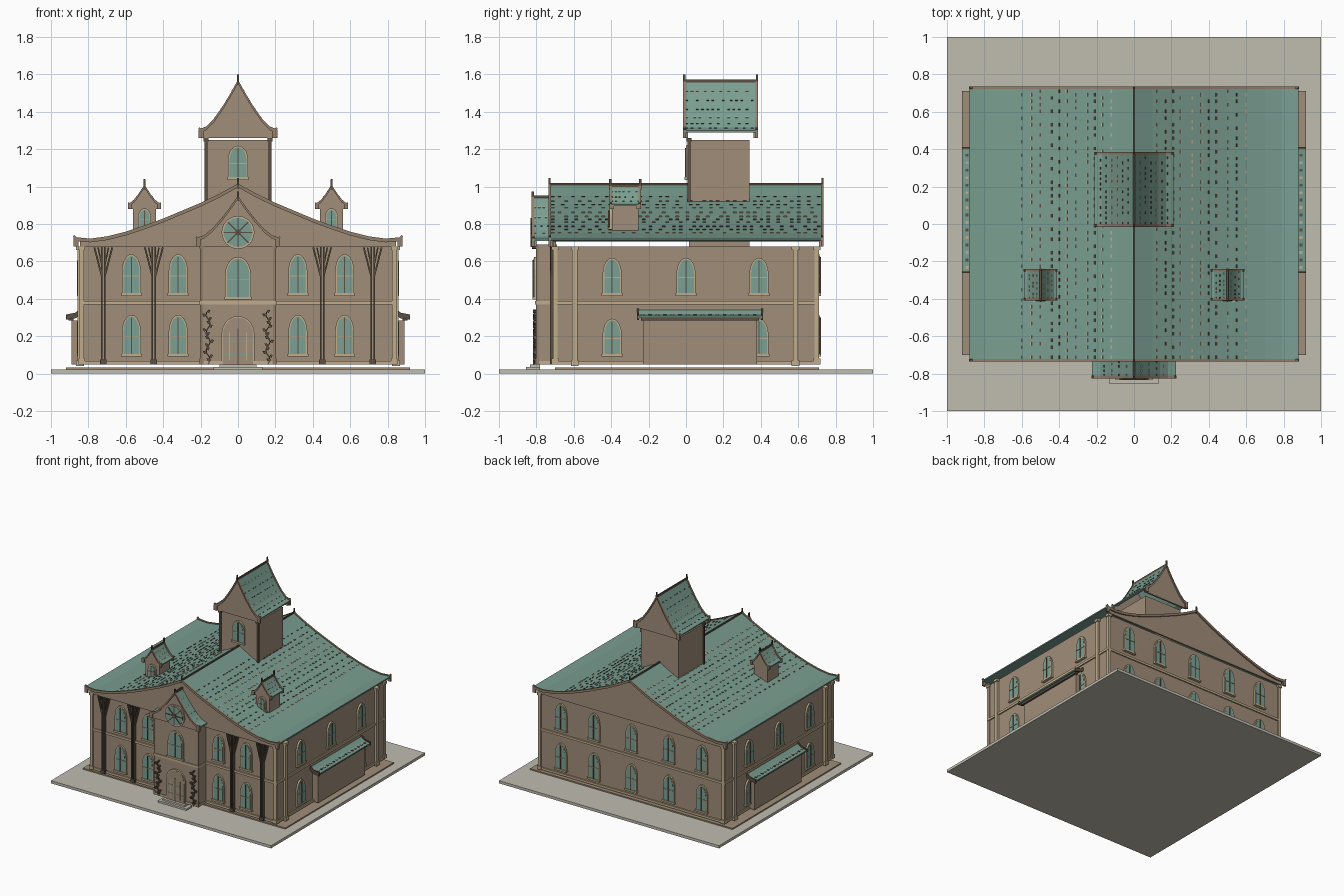
import bpy, bmesh, math, random
from mathutils import Matrix, Vector

random.seed(4)
if "Cube" in bpy.data.objects:
    bpy.data.objects.remove(bpy.data.objects["Cube"])


def material(name, *rgb):
    lin = [(c / 255 / 12.92 if c < 11 else ((c / 255 + .055) / 1.055) ** 2.4) for c in rgb] + [1]
    m = bpy.data.materials.new(name)
    m.use_nodes = True
    m.diffuse_color = lin
    m.node_tree.nodes["Principled BSDF"].inputs["Base Color"].default_value = lin
    return m


WALL = material("wall brown", 160, 141, 122)
ROOF = material("roof teal", 122, 158, 145)
STONE = material("paving stone", 192, 189, 176)
TRIM = material("cream trim", 192, 174, 140)
TIMBER = material("timber brown", 146, 127, 106)
DARK = material("dark timber", 92, 80, 66)
GLASS = material("window teal", 124, 160, 148)


def prism(bm, pts, y0, y1, mi=0):
    """Extrude an x-z outline from y0 to y1."""
    a = [bm.verts.new((x, y0, z)) for x, z in pts]
    b = [bm.verts.new((x, y1, z)) for x, z in pts]
    n = len(pts)
    faces = [bm.faces.new(a), bm.faces.new(b[::-1])]
    faces += [bm.faces.new((a[i], b[i], b[(i + 1) % n], a[(i + 1) % n])) for i in range(n)]
    for f in faces:
        f.material_index = mi


def block(bm, x0, x1, y0, y1, z0, z1, mi=0):
    prism(bm, [(x0, z0), (x1, z0), (x1, z1), (x0, z1)], y0, y1, mi)


def beam(bm, p, q, w, y0, y1, mi=0):
    """Straight bar between two x-z points."""
    p, q = Vector(p), Vector(q)
    d = (q - p).normalized() * w / 2
    n = Vector((-d.y, d.x))
    prism(bm, [p + n, q + n, q - n, p - n], y0, y1, mi)


def finish(name, bm, mats, matrix=Matrix()):
    bmesh.ops.recalc_face_normals(bm, faces=bm.faces[:])
    bm.transform(matrix)
    me = bpy.data.meshes.new(name)
    bm.to_mesh(me)
    bm.free()
    for m in mats:
        me.materials.append(m)
    ob = bpy.data.objects.new(name, me)
    bpy.context.collection.objects.link(ob)
    return ob


def box(name, mat, *dims):
    bm = bmesh.new()
    block(bm, *dims)
    return finish(name, bm, [mat])


def arch(w, h, grow=0, spring=.58):
    w, h, s = w + grow, h + grow, h * spring
    top = [(w * math.cos(a), s + (h - s) * math.sin(a)) for a in (i * math.pi / 10 for i in range(11))]
    return [(-w, 0), (w, 0)] + top


def on_wall(angle, dist, u, z):
    return Matrix.Rotation(math.radians(angle), 4, 'Z') @ Matrix.Translation((u, -dist, z))


def window(name, place, w=.042, h=.2, sill=True):
    bm = bmesh.new()
    prism(bm, arch(w, h, .009), .004, -.014, 0)
    prism(bm, arch(w, h), 0, -.016, 1)
    block(bm, -.003, .003, -.01, -.021, 0, h * .97, 2)
    block(bm, -w, w, -.01, -.02, h * .45, h * .45 + .005, 0)
    if sill:
        block(bm, -w - .014, w + .014, .004, -.022, -.014, 0, 0)
    finish(name, bm, [TRIM, GLASS, DARK], place)


# Ground and plinth
box("paving", STONE, -1, 1, -1, 1, 0, .022)
box("plinth", WALL, -.92, .92, -.7, .71, .022, .032)
box("lower_step", STONE, -.13, .13, -.855, -.78, .022, .036)
box("upper_step", STONE, -.1, .1, -.835, -.78, .036, .05)

# Walls and string courses
box("main_walls", WALL, -.84, .84, -.7, .7, .05, .68)
box("portal_walls", WALL, -.2, .2, -.8, -.69, .05, .69)
box("tower_walls", WALL, -.17, .17, .015, .34, .66, 1.25)
for label, z0, z1 in (("base_course", .05, .068), ("middle_course", .37, .388)):
    box(label, TRIM, -.85, .85, -.71, .71, z0, z1)
    box("portal_" + label, TRIM, -.205, .205, -.806, -.7, z0, z1)

# Sloped roofs with gable panels, boards and finials
MAIN = [(0, 1.01), (.1, .955), (.2, .907), (.4, .823), (.5, .786), (.6, .753), (.7, .728), (.79, .716), (.88, .724)]
SWEEP = [(0, 1), (.19, .73), (.38, .48), (.62, .21), (.81, .06), (1, 0)]


def swept(half, eave, top):
    return [(x * half, eave + z * (top - eave)) for x, z in SWEEP]


def height(prof, x):
    for (xa, za), (xb, zb) in zip(prof, prof[1:]):
        if xa <= x <= xb:
            return za + (zb - za) * (x - xa) / (xb - xa), math.atan2(za - zb, xb - xa)


def ribbon(bm, half, up, down, y0, y1):
    full = [(-x, z) for x, z in half[:0:-1]] + half
    prism(bm, [(x, z + up) for x, z in full] + [(x, z - down) for x, z in full[::-1]], y0, y1)


def gable_roof(name, cx, y0, y1, prof, rows, tile, drop, board, spike):
    place = Matrix.Translation((cx, 0, 0))
    xe, ze = prof[-1]
    bm = bmesh.new()
    ribbon(bm, prof, 0, .01, y0, y1)
    finish(name + "_roof", bm, [ROOF], place)
    # Scattered coloured tiles laid in rows
    bm = bmesh.new()
    for r in rows:
        z, slope = height(prof, r)
        for s in (-1, 1):
            mi = random.choice((0, 1))
            y = y0 + tile
            while y < y1 - tile:
                part = bmesh.ops.create_cube(bm, size=1, matrix=Matrix.Translation((s * r, y, z))
                                             @ Matrix.Rotation(s * slope, 4, 'Y')
                                             @ Matrix.Diagonal((tile * .45, tile, .008, 1)))
                for v in part["verts"]:
                    for f in v.link_faces:
                        f.material_index = mi
                y += tile * random.choice((2, 3, 4))
    finish(name + "_tiles", bm, [TRIM, DARK], place)
    # Gable panels
    bm = bmesh.new()
    inner = [(x * .96, z - .004) for x, z in prof]
    outline = [(-x, z) for x, z in inner[:0:-1]] + inner
    outline += [(xe * .96, ze - drop), (-xe * .96, ze - drop)]
    for a, b in ((y0 + .006, y0 + .02), (y1 - .02, y1 - .006)):
        prism(bm, outline, a, b)
    finish(name + "_gables", bm, [WALL], place)
    # Edge boards with dropped eave ends
    bm = bmesh.new()
    for a, b in ((y0 - .005, y0 + .009), (y1 - .009, y1 + .005)):
        ribbon(bm, prof, .006, board, a, b)
        for s in (-1, 1):
            x = sorted((s * xe, s * (xe - board * 2)))
            block(bm, *x, a, b, ze - drop, ze)
            beam(bm, (s * (xe - board), ze), (s * xe, ze + board), board * .7, a, b)
    finish(name + "_edge_boards", bm, [TIMBER], place)
    # Ridge and finials
    bm = bmesh.new()
    top = prof[0][1]
    block(bm, -.005, .005, y0, y1, top - .01, top + .008)
    for y in (y0, y1):
        prism(bm, [(-.006, top - .02), (.006, top - .02), (.004, top + spike), (-.004, top + spike)], y - .006, y + .006)
    finish(name + "_ridge", bm, [DARK], place)


gable_roof("main", 0, -.73, .73, MAIN, (.12, .17, .21, .25, .31, .36, .4, .44, .5, .55, .6), .018, .045, .014, .035)
gable_roof("portal", 0, -.82, -.7, swept(.225, .72, .945), (.04, .08, .12, .16), .012, .04, .012, .03)
gable_roof("tower", 0, -.01, .38, swept(.21, 1.3, 1.565), (.03, .06, .09, .12, .15, .18), .014, .04, .014, .035)
for side, s in (("left", 1), ("right", -1)):
    n = side + "_turret"
    gable_roof(n, s * .5, -.405, -.245, swept(.088, .905, 1.005), (.02, .04, .06), .01, .025, .01, .035)
    box(n + "_walls", WALL, s * .5 - .062, s * .5 + .062, -.395, -.255, .72, .9)
    window(n + "_window", on_wall(0, .395, s * .5, .78), .026, .095)

# Windows on all four walls
for z in (.105, .43):
    for u in (-.57, -.32, .32, .57):
        window("front_window", on_wall(0, .7, u, z))
    for u in (-.64, -.34, 0, .34, .64):
        window("back_window", on_wall(180, .7, u, z))
    for u in (-.395, 0, .39):
        window("left_window", on_wall(90, .84, u, z), h=.18)
        window("right_window", on_wall(-90, .84, -u, z), h=.18)
window("portal_window", on_wall(0, .8, 0, .41), .06, .205)
window("tower_window", on_wall(0, -.015, 0, 1.05), .045, .16)

# Rose window
bm = bmesh.new()
for r, y, mi in ((.088, -.824, 0), (.077, -.827, 1), (.016, -.832, 2)):
    prism(bm, [(r * math.cos(a), r * math.sin(a)) for a in (i * math.pi / 12 for i in range(24))], -.8, y, mi)
for i in range(8):
    a = i * math.pi / 4
    beam(bm, (0, 0), (.078 * math.cos(a), .078 * math.sin(a)), .007, -.81, -.831, 2)
finish("rose_window", bm, [TRIM, GLASS, DARK], Matrix.Translation((0, 0, .755)))

# Double door with glazed strips
bm = bmesh.new()
prism(bm, arch(.08, .25, .008, .65), .004, -.012, 0)
prism(bm, arch(.08, .25, 0, .65), 0, -.014, 1)
block(bm, -.003, .003, 0, -.018, 0, .19, 2)
for s in (-1, 1):
    block(bm, s * .045 - .002, s * .045 + .002, 0, -.017, .02, .17, 0)
    for z in (.05, .12):
        block(bm, s * .04 - .03, s * .04 + .03, 0, -.016, z, z + .008, 3)
finish("front_door", bm, [TRIM, WALL, DARK, GLASS], on_wall(0, .8, 0, .05))

# Climbing vines beside the door
for s in (-1, 1):
    bm = bmesh.new()
    pts = [(s * .16 + .012 * math.sin(i * 1.3), .05 + i * .02) for i in range(15)]
    for i, (p, q) in enumerate(zip(pts, pts[1:])):
        beam(bm, p, q, .006, -.798, -.812)
        d = .02 if i % 2 else -.02
        prism(bm, [q, (q[0] + d * .6, q[1] - .006), (q[0] + d, q[1] + .01), (q[0] + d * .4, q[1] + .012)], -.8, -.818)
    finish("door_vine", bm, [DARK])

# Front posts with spreading braces
for x in (-.72, -.45, .45, .72):
    bm = bmesh.new()
    for s in (-1, 1):
        block(bm, s * .008 - .004, s * .008 + .004, -.69, -.728, .05, .68)
        beam(bm, (s * .008, .52), (s * .048, .675), .009, -.7, -.724)
        beam(bm, (s * .008, .58), (s * .028, .675), .007, -.7, -.72)
    block(bm, -.018, .018, -.69, -.728, .05, .075)
    finish("front_post", bm, [DARK], Matrix.Translation((x, 0, 0)))


def column(name, x, y, r, z0, z1, mat):
    bm = bmesh.new()
    block(bm, x - r, x + r, y - r, y + r, z0, z1)
    for a, b in ((z0, z0 + .03), (z1 - .02, z1)):
        block(bm, x - r * 1.5, x + r * 1.5, y - r * 1.5, y + r * 1.5, a, b)
    finish(name, bm, [mat])


for s in (-1, 1):
    for y in (-.595, .585):
        column("side_column", s * .845, y, .014, .04, .68, TRIM)
    for y in (-.7, .7):
        column("corner_column", s * .835, y, .012, .05, .68, TRIM)
    column("portal_corner", s * .195, -.796, .007, .05, .69, TIMBER)
    column("tower_corner", s * .17, .016, .009, .85, 1.26, DARK)
    # Side annex with a lean-to roof
    x = sorted((s * .83, s * .89))
    box("annex_walls", WALL, *x, -.23, .38, .05, .285)
    lean = [(.835, .345), (.87, .318), (.92, .308), (.92, .298), (.87, .305), (.835, .33)]
    bm = bmesh.new()
    prism(bm, [(s * a, b) for a, b in lean], -.255, .405)
    finish("annex_roof", bm, [ROOF])
    bm = bmesh.new()
    block(bm, *sorted((s * .88, s * .905)), -.24, .39, .283, .3)
    for y in (-.262, .4):
        prism(bm, [(s * a, b + (.008 if i < 3 else -.01)) for i, (a, b) in enumerate(lean)], y, y + .012)
    finish("annex_trim", bm, [DARK])
    bm = bmesh.new()
    for i in range(16):
        block(bm, *sorted((s * .885, s * .9)), -.24 + i * .04, -.225 + i * .04, .3, .318, i % 2)
    finish("annex_tiles", bm, [TRIM, DARK])
